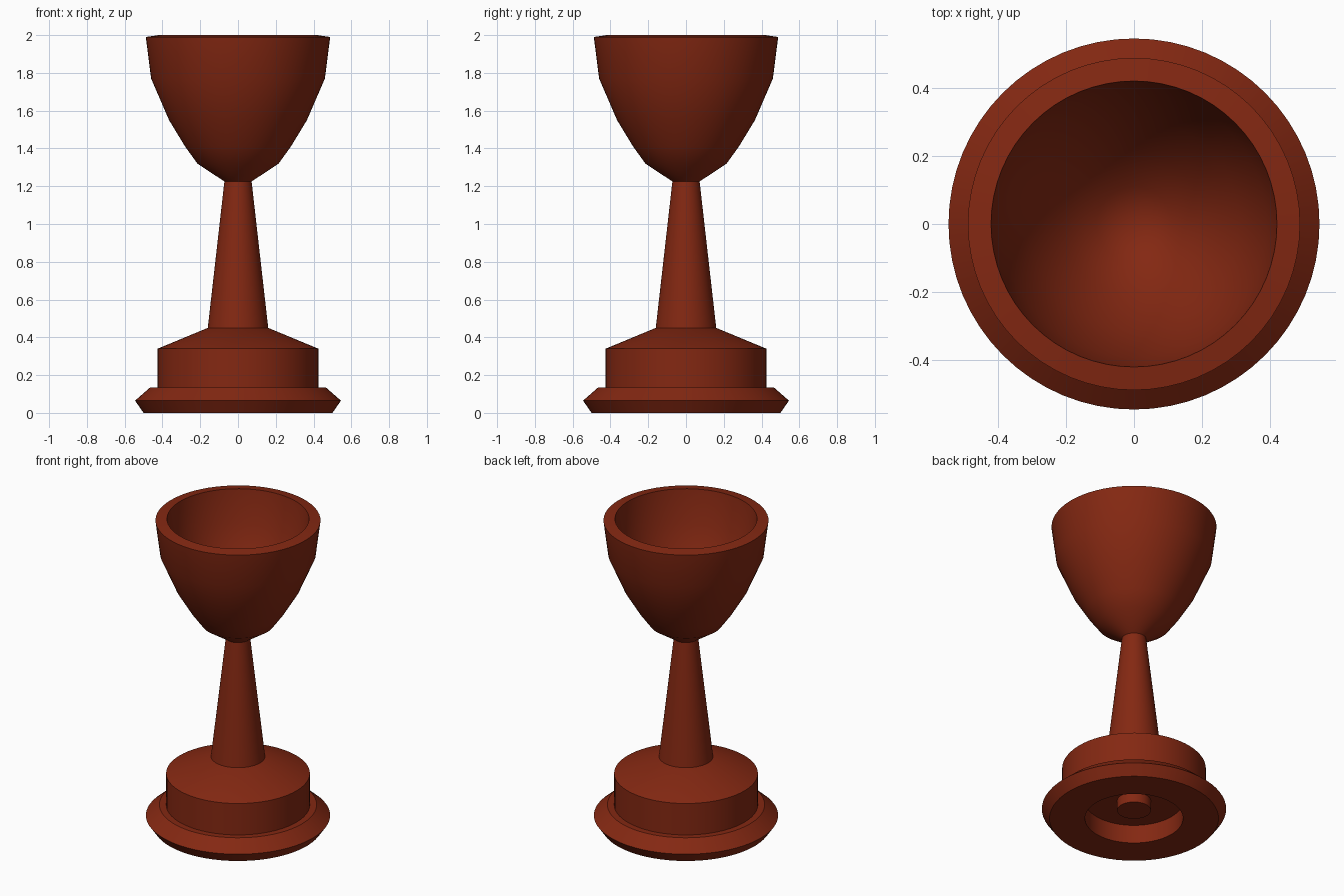
import bpy
import bmesh
from math import radians

SEGMENTS = 64

cube = bpy.data.objects.get("Cube")
if cube:
    bpy.data.objects.remove(cube, do_unlink=True)

# Single reddish brown finish
wood = bpy.data.materials.new("reddish_brown")
wood.use_nodes = True
colour = (0.23, 0.021, 0.006, 1)
wood.diffuse_color = colour
wood.node_tree.nodes["Principled BSDF"].inputs["Base Color"].default_value = colour


def lathe(name, profile):
    """Spin a (radius, height) profile around the z axis."""
    bm = bmesh.new()
    verts = [bm.verts.new((r, 0, z)) for r, z in profile]
    edges = [bm.edges.new(pair) for pair in zip(verts, verts[1:])]
    bmesh.ops.spin(bm, geom=verts + edges, cent=(0, 0, 0), axis=(0, 0, 1),
                   angle=radians(360), steps=SEGMENTS)
    bmesh.ops.remove_doubles(bm, verts=bm.verts, dist=0.0005)
    bmesh.ops.recalc_face_normals(bm, faces=bm.faces)
    mesh = bpy.data.meshes.new(name)
    bm.to_mesh(mesh)
    bm.free()
    mesh.materials.append(wood)
    obj = bpy.data.objects.new(name, mesh)
    bpy.context.collection.objects.link(obj)
    bpy.ops.object.select_all(action="DESELECT")
    obj.select_set(True)
    bpy.context.view_layer.objects.active = obj
    bpy.ops.object.shade_smooth_by_angle(angle=radians(30))
    return obj


# Foot: recessed underside with a central peg, bevelled ring, plinth and slope
lathe("foot", [
    (0, 0.055), (0.10, 0.055), (0.10, 0.12), (0.29, 0.12), (0.29, 0),
    (0.50, 0), (0.545, 0.065), (0.465, 0.135), (0.425, 0.135),
    (0.425, 0.34), (0.16, 0.45), (0, 0.45),
])

# Tapered stem
lathe("stem", [(0, 0.45), (0.16, 0.45), (0.072, 1.225), (0, 1.225)])

# Bowl: outer wall, slightly sloped rim, hollow inside
lathe("bowl", [
    (0, 1.225), (0.072, 1.225), (0.215, 1.32), (0.28, 1.41), (0.365, 1.55),
    (0.46, 1.77), (0.488, 1.99), (0.42, 2.0),
    (0.39, 1.79), (0.31, 1.60), (0.21, 1.45), (0.11, 1.36), (0, 1.31),
])
